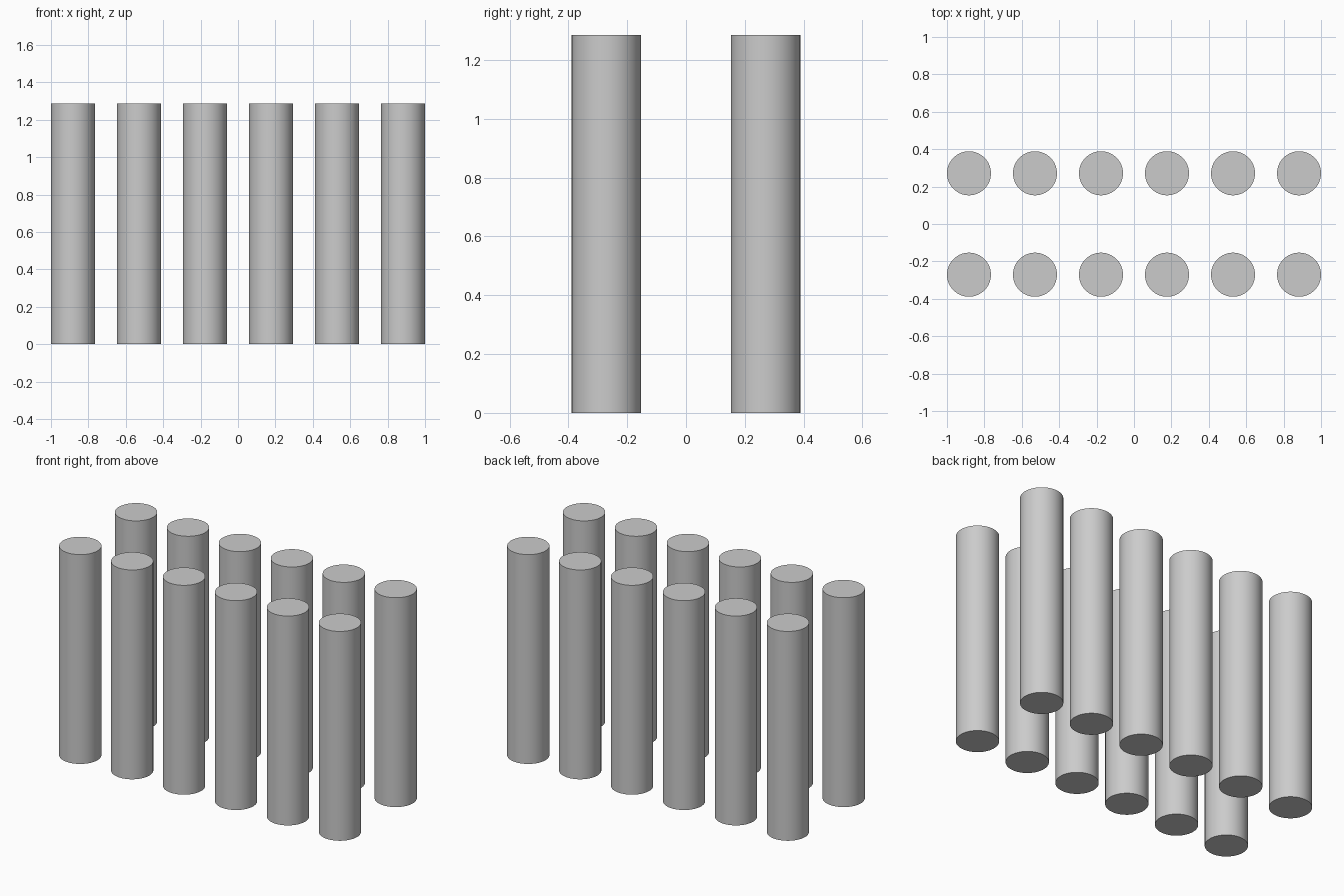
import bpy
import math

if "Cube" in bpy.data.objects:
    bpy.data.objects.remove(bpy.data.objects["Cube"])

RADIUS = 2 / 17      # column radius
SPACING = 6 / 17     # distance between columns along a row
ROW_Y = 0.271        # distance of each row from the centre line
HEIGHT = 1.286


def column(name, x, y):
    bpy.ops.mesh.primitive_cylinder_add(
        vertices=64, radius=RADIUS, depth=HEIGHT, location=(x, y, HEIGHT / 2))
    obj = bpy.context.object
    obj.name = name
    bpy.ops.object.shade_smooth_by_angle(angle=math.radians(30))


# Two rows of six free-standing columns
for row, y in (("front", -ROW_Y), ("back", ROW_Y)):
    for i in range(6):
        column(f"{row}_column_{i + 1}", (i - 2.5) * SPACING, y)
